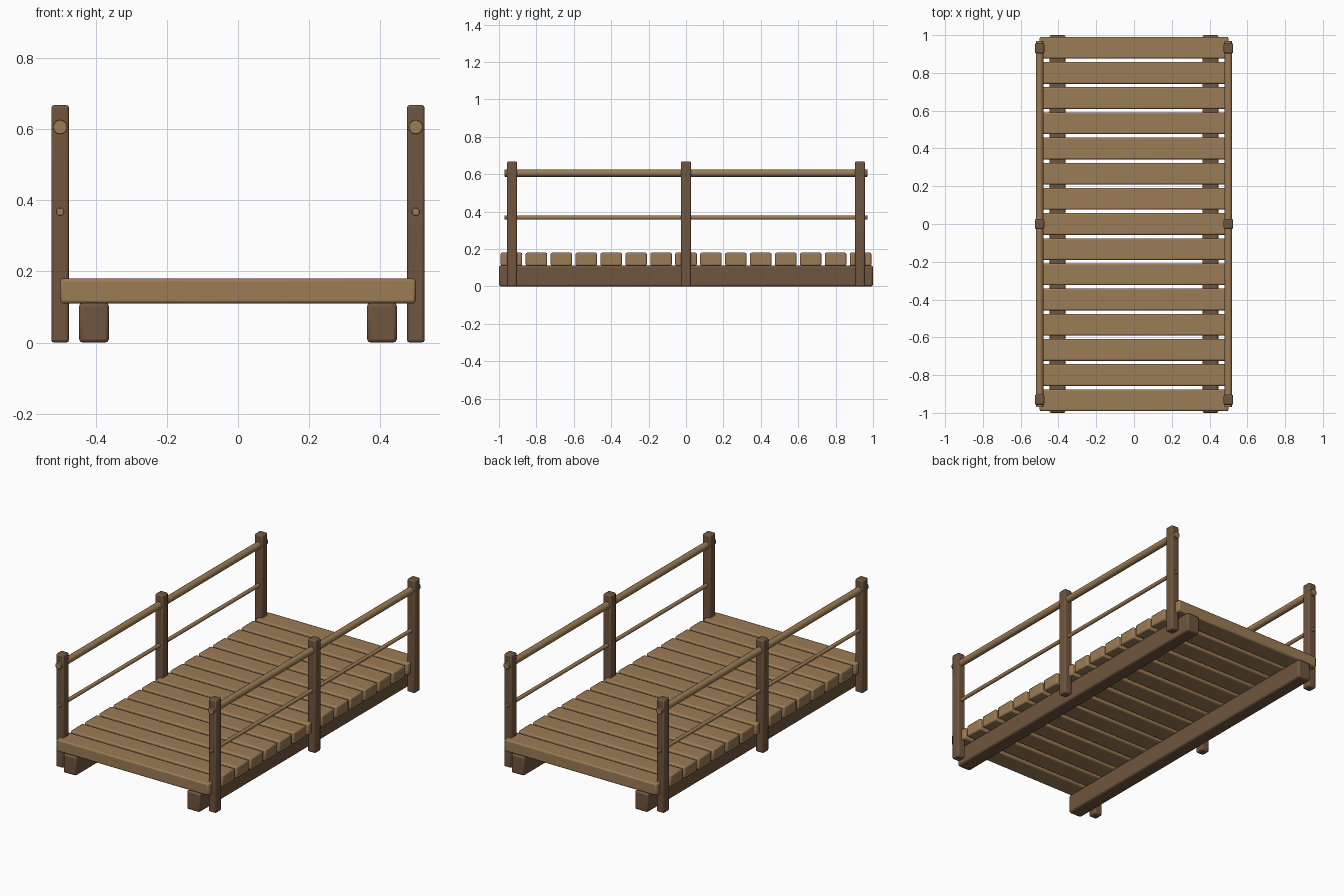
import bpy

if "Cube" in bpy.data.objects:
    bpy.data.objects.remove(bpy.data.objects["Cube"])


def material(name, color):
    m = bpy.data.materials.new(name)
    m.diffuse_color = color
    m.use_nodes = True
    m.node_tree.nodes["Principled BSDF"].inputs["Base Color"].default_value = m.diffuse_color
    return m


light_wood = material("light wood", (0.33, 0.20, 0.09, 1))
dark_wood = material("dark wood", (0.16, 0.092, 0.05, 1))


def finish(obj, name, mat, bevel):
    obj.name = name
    obj.data.materials.append(mat)
    bpy.ops.object.transform_apply(location=False, rotation=True, scale=True)
    mod = obj.modifiers.new("rounded edges", 'BEVEL')
    mod.width = bevel
    mod.segments = 2
    mod.limit_method = 'ANGLE'
    mod.angle_limit = 0.8
    bpy.ops.object.shade_smooth_by_angle()


def box(name, center, size, mat, bevel):
    bpy.ops.mesh.primitive_cube_add(size=1, location=center)
    obj = bpy.context.object
    obj.scale = size
    finish(obj, name, mat, bevel)


def rail(name, x, z, radius):
    bpy.ops.mesh.primitive_cylinder_add(vertices=16, radius=radius, depth=1.94,
                                        location=(x, 0, z), rotation=(1.5707963, 0, 0))
    finish(bpy.context.object, name, light_wood, 0.002)


# Deck planks
for i in range(15):
    y = (i - 7) * 0.1333
    box(f"deck_plank_{i + 1}", (0, y, 0.145), (1.0, 0.115, 0.07), light_wood, 0.008)

for side, s in (("left", -1), ("right", 1)):
    # Bearer beam under the deck
    box(f"{side}_beam", (s * 0.405, 0, 0.056), (0.084, 2.0, 0.112), dark_wood, 0.01)
    # Railing posts
    for place, y in (("front", -0.93), ("middle", 0), ("back", 0.93)):
        box(f"{side}_{place}_post", (s * 0.5, y, 0.334), (0.05, 0.054, 0.668), dark_wood, 0.008)
    # Hand rail and thinner lower rail
    rail(f"{side}_hand_rail", s * 0.5, 0.606, 0.02)
    rail(f"{side}_lower_rail", s * 0.5, 0.368, 0.011)
